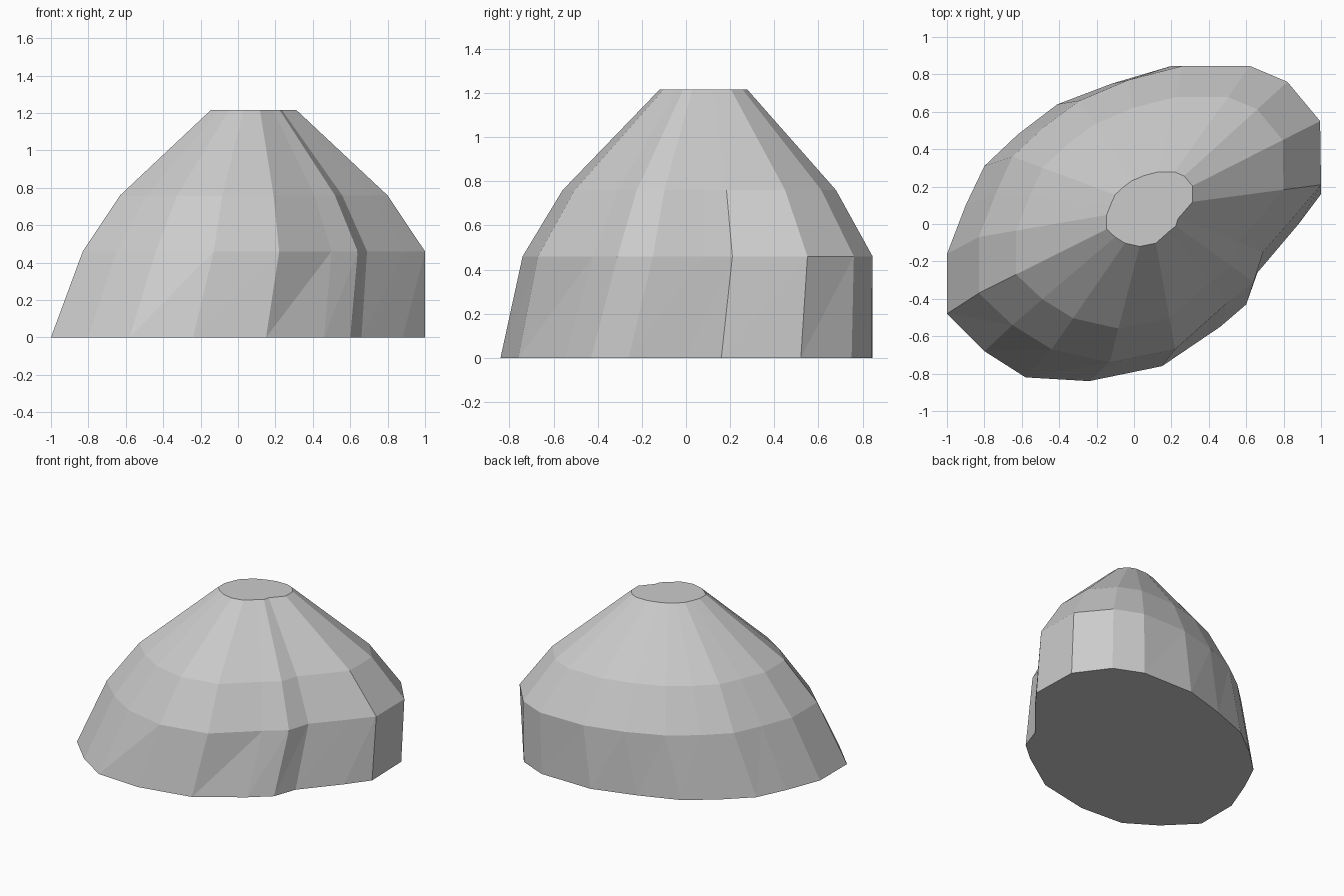
import bpy
import bmesh

if "Cube" in bpy.data.objects:
    bpy.data.objects.remove(bpy.data.objects["Cube"])

# Footprint outline on the ground, counter-clockwise from the left front
BASE = [(-1, -.48), (-.80, -.68), (-.58, -.82), (-.24, -.84), (.15, -.76),
        (.46, -.55), (.60, -.43), (.66, -.26), (.88, 0), (1, .16),
        (.99, .52), (.82, .75), (.61, .84), (.20, .845), (-.12, .75),
        (-.41, .64), (-.62, .48), (-.80, .31), (-.90, .10), (-1, -.16)]

# Matching outline at the shoulder
SHOULDER = [(-.83, -.37), (-.65, -.54), (-.44, -.67), (-.13, -.74), (.22, -.67),
            (.50, -.42), (.64, -.31), (.69, -.15), (.89, .08), (1, .21),
            (.995, .55), (.82, .76), (.62, .845), (.26, .845), (-.03, .77),
            (-.29, .66), (-.48, .52), (-.65, .36), (-.74, .16), (-.83, -.07)]
CENTRE = (.083, .088)


def shrink(outline, f):
    """Scale an outline towards the axis of the mound."""
    return [tuple(c + f * (p - c) for p, c in zip(pt, CENTRE)) for pt in outline]


bm = bmesh.new()
levels = [(BASE, 0), (SHOULDER, .46),
          (shrink(SHOULDER, .781), .76), (shrink(SHOULDER, .251), 1.215)]
rings = [[bm.verts.new((x, y, z)) for x, y in outline] for outline, z in levels]

# Sloping sides; the irregular lowest band is split into triangles
n = len(BASE)
for k, (low, high) in enumerate(zip(rings, rings[1:])):
    for i in range(n):
        j = (i + 1) % n
        if k == 0:
            bm.faces.new((low[i], low[j], high[j]))
            bm.faces.new((low[i], high[j], high[i]))
        else:
            bm.faces.new((low[i], low[j], high[j], high[i]))

# Flat underside and flat top
bm.faces.new(rings[0][::-1])
bm.faces.new(rings[-1])

mesh = bpy.data.meshes.new("rock_mound")
bm.to_mesh(mesh)
bm.free()
bpy.context.collection.objects.link(bpy.data.objects.new("rock_mound", mesh))
